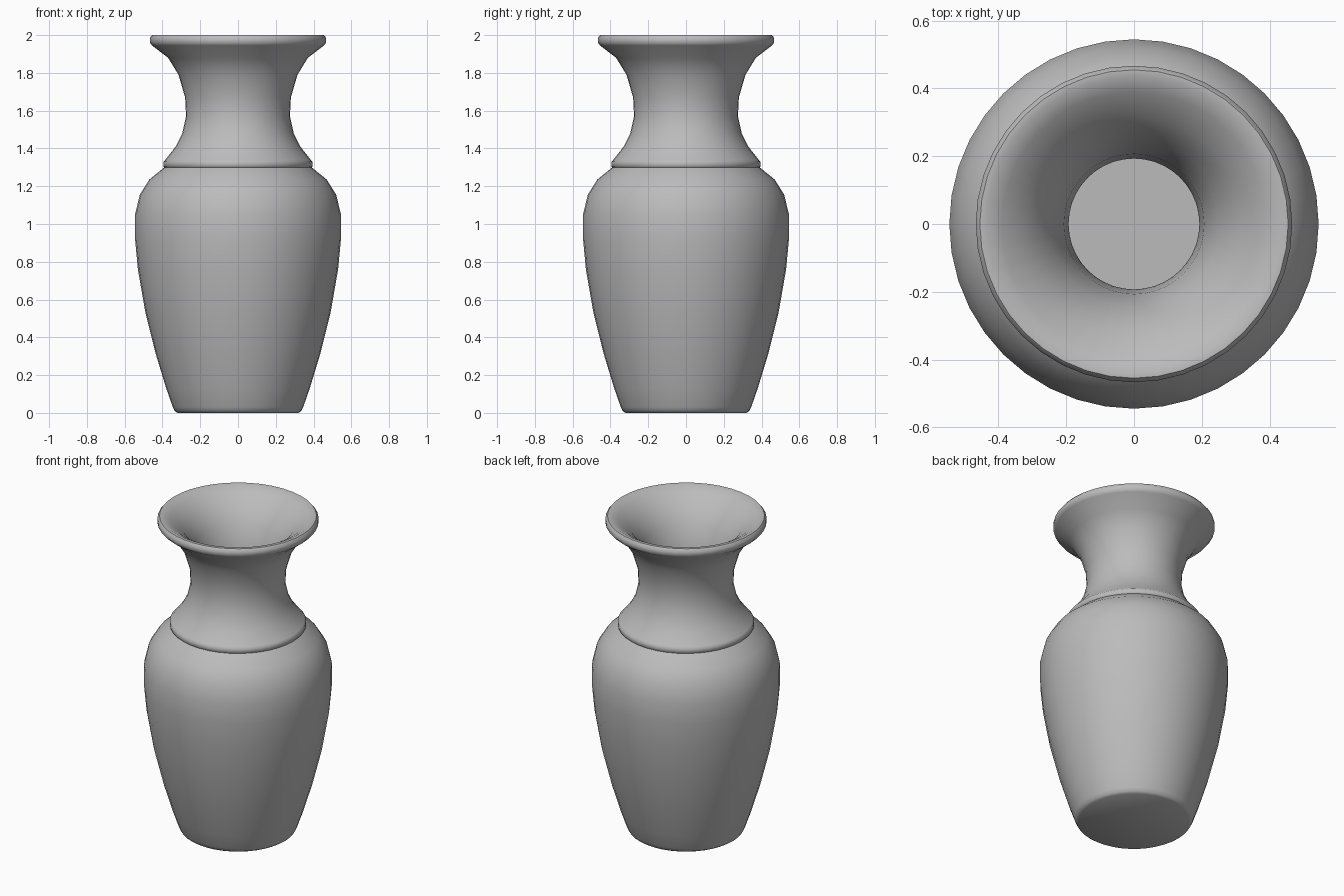
import bpy, bmesh, math

cube = bpy.data.objects.get("Cube")
if cube:
    bpy.data.objects.remove(cube, do_unlink=True)

clay = bpy.data.materials.new("grey clay")
clay.use_nodes = True
grey = (0.5, 0.5, 0.5, 1)
clay.diffuse_color = grey
clay.node_tree.nodes["Principled BSDF"].inputs["Base Color"].default_value = grey

# Outer silhouette as (radius, height): foot, belly, collar, neck, lip
outer = [(0, 0), (0.32, 0), (0.335, 0.01), (0.345, 0.03), (0.38, 0.13),
         (0.435, 0.31), (0.49, 0.53), (0.53, 0.76), (0.545, 0.92), (0.545, 1.05),
         (0.52, 1.155), (0.47, 1.235), (0.39, 1.30), (0.395, 1.305), (0.395, 1.33),
         (0.385, 1.34), (0.33, 1.41), (0.295, 1.48), (0.275, 1.57), (0.28, 1.67),
         (0.315, 1.79), (0.37, 1.88), (0.455, 1.945), (0.467, 1.96), (0.467, 1.985),
         (0.455, 2.0)]
# Hollow inside, from the lip down to the floor
inner = [(0.435, 2.0), (0.39, 1.975), (0.32, 1.92), (0.25, 1.82), (0.207, 1.69),
         (0.193, 1.57), (0.21, 1.46), (0.26, 1.36), (0.39, 1.20), (0.455, 1.06),
         (0.455, 0.9), (0.41, 0.53), (0.35, 0.29), (0.29, 0.08), (0, 0.08)]


def lathe(name, profile, segments=40):
    """Spin a profile round the z axis."""
    bm = bmesh.new()
    verts = [bm.verts.new((r, 0, z)) for r, z in profile]
    edges = [bm.edges.new(pair) for pair in zip(verts, verts[1:])]
    bmesh.ops.spin(bm, geom=verts + edges, cent=(0, 0, 0), axis=(0, 0, 1),
                   angle=math.tau, steps=segments, use_duplicate=False)
    bmesh.ops.remove_doubles(bm, verts=bm.verts, dist=0.0005)
    bmesh.ops.recalc_face_normals(bm, faces=bm.faces)
    mesh = bpy.data.meshes.new(name)
    bm.to_mesh(mesh)
    bm.free()
    obj = bpy.data.objects.new(name, mesh)
    bpy.context.collection.objects.link(obj)
    mesh.materials.append(clay)
    bpy.ops.object.select_all(action='DESELECT')
    obj.select_set(True)
    bpy.context.view_layer.objects.active = obj
    bpy.ops.object.shade_smooth_by_angle(angle=math.radians(50))
    return obj


lathe("vase", outer + inner)
